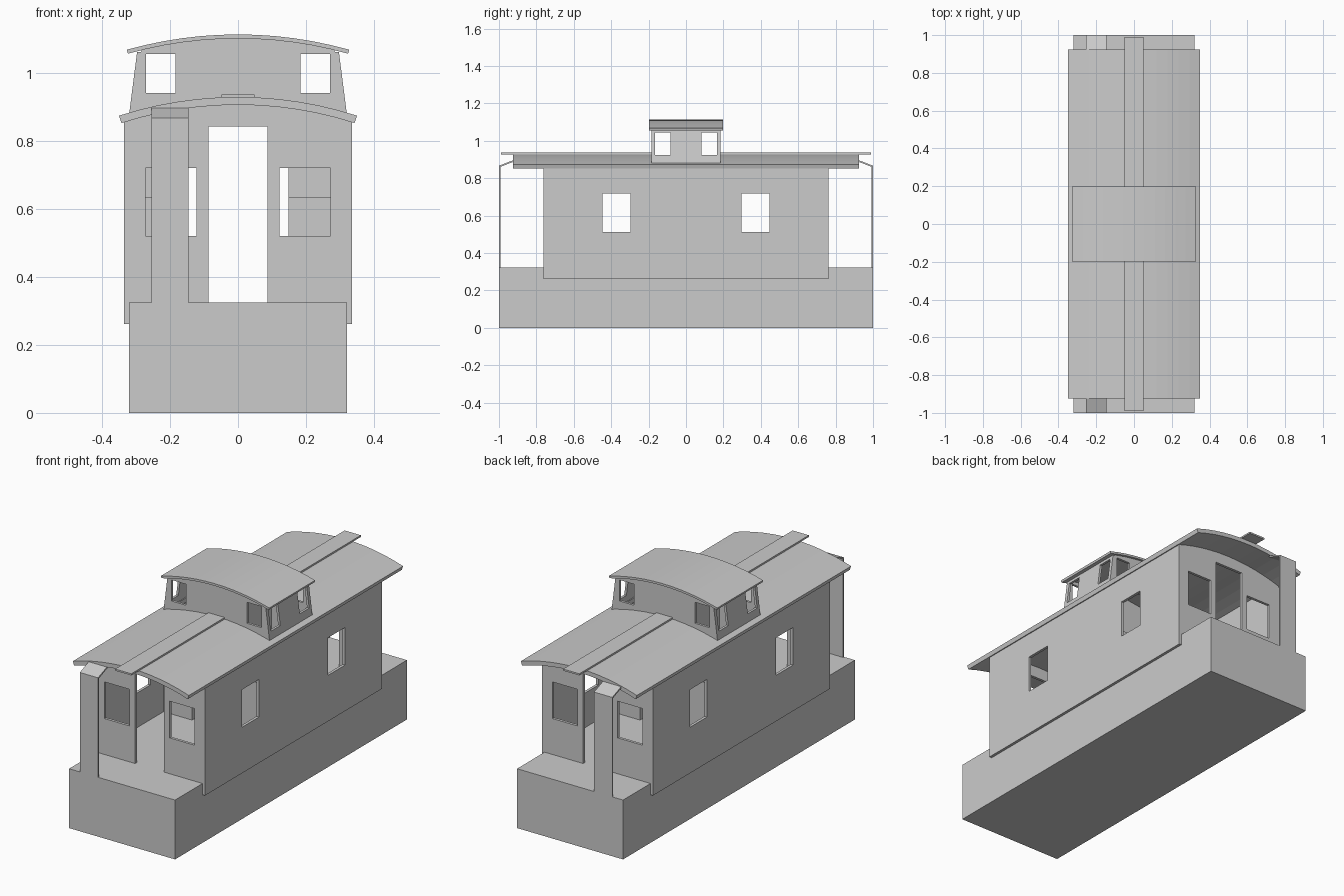
import bpy, bmesh, math

if "Cube" in bpy.data.objects:
    bpy.data.objects.remove(bpy.data.objects["Cube"])

# ---------- helpers ----------
def xz(u, v, w): return (u, w, v)      # profile seen from the front, extruded along y
def yz(u, v, w): return (w, u, v)      # profile seen from the side, extruded along x
def slanted(u, v, w): return (w + 0.32 - (v - 0.88) * 0.128, u, v)  # leaning cupola side

def rect(u0, u1, v0, v1):
    return [(u0, v0), (u1, v0), (u1, v1), (u0, v1)]

def pair(u0, u1, v0, v1):
    return [rect(u0, u1, v0, v1), rect(-u1, -u0, v0, v1)]

def arc(half, radius, top, n=12):
    a = math.asin(half / radius)
    return [(radius * math.sin(t), top - radius + radius * math.cos(t))
            for t in (a * (2 * i / n - 1) for i in range(n + 1))]

def panel(name, outline, w0, w1, place, holes=(), mirror=""):
    """Extrude a flat outline with holes from depth w0 to w1."""
    bm = bmesh.new()
    edges = []
    for loop in [outline, *holes]:
        vs = [bm.verts.new((u, v, 0)) for u, v in loop]
        edges += [bm.edges.new((vs[i - 1], vs[i])) for i in range(len(vs))]
    bmesh.ops.triangle_fill(bm, edges=edges, use_beauty=True, normal=(0, 0, 1))
    new = bmesh.ops.extrude_face_region(bm, geom=bm.faces[:])["geom"]
    front = {g for g in new if isinstance(g, bmesh.types.BMVert)}
    for v in bm.verts:
        v.co = place(v.co.x, v.co.y, w1 if v in front else w0)
    bmesh.ops.recalc_face_normals(bm, faces=bm.faces[:])
    me = bpy.data.meshes.new(name)
    bm.to_mesh(me)
    bm.free()
    ob = bpy.data.objects.new(name, me)
    bpy.context.collection.objects.link(ob)
    if mirror:
        m = ob.modifiers.new("Mirror", "MIRROR")
        m.use_axis = ["X" in mirror, "Y" in mirror, False]
        m.use_mirror_merge = False
    return ob

def box(name, x0, x1, y0, y1, z0, z1, mirror=""):
    return panel(name, rect(x0, x1, z0, z1), y0, y1, xz, mirror=mirror)

def curved_roof(name, half, radius, top, thick, y):
    inner = arc(half * (radius - thick) / radius, radius - thick, top - thick)
    return panel(name, arc(half, radius, top) + inner[::-1], -y, y, xz)

DECK = 0.324

# ---------- base and body ----------
box("base", -0.32, 0.32, -1, 1, 0, DECK)
panel("side_walls", rect(-0.763, 0.763, 0.262, 0.86), 0.32, 0.335, yz,
      pair(0.298, 0.446, 0.513, 0.718), "X")
end_outline = [(-0.087, DECK), (-0.087, 0.842), (0.087, 0.842), (0.087, DECK),
               (0.32, DECK)] + arc(0.32, 1.12, 0.909)[::-1] + [(-0.32, DECK)]
panel("end_walls", end_outline, -0.763, -0.748, xz,
      pair(0.122, 0.272, 0.52, 0.72), "Y")

# ---------- main roof, open below the cupola ----------
roof = curved_roof("main_roof", 0.35, 1.141, 0.929, 0.023, 0.924)
cutter = box("roof_opening_cutter", -0.298, 0.298, -0.172, 0.172, 0.7, 1.0)
cutter.hide_render = True
cutter.display_type = 'WIRE'
cut = roof.modifiers.new("Opening", "BOOLEAN")
cut.operation = 'DIFFERENCE'
cut.solver = 'EXACT'
cut.object = cutter
box("roof_walk", -0.049, 0.049, -0.99, -0.18, 0.928, 0.937, "Y")

# ---------- cupola ----------
cupola_end = arc(0.307, 1.141, 0.922) + arc(0.284, 1.198, 1.102)[::-1]
panel("cupola_end_walls", cupola_end, -0.185, -0.172, xz,
      pair(0.184, 0.271, 0.941, 1.056), "Y")
panel("cupola_side_walls", rect(-0.185, 0.185, 0.872, 1.062), -0.013, 0, slanted,
      pair(0.084, 0.165, 0.925, 1.046), "X")
curved_roof("cupola_roof", 0.327, 1.21, 1.113, 0.012, 0.198)

# ---------- seats inside, below the cupola ----------
box("seat", 0.148, 0.32, -0.185, 0.185, DECK, 0.634, "X")
box("seat_back", 0.148, 0.32, -0.02, 0.02, 0.634, 0.8, "X")

# ---------- bent ladder strips at both ends ----------
strip = [(-1, DECK), (-1, 0.867), (-0.915, 0.9), (-0.915, 0.891),
         (-0.992, 0.861), (-0.992, DECK)]
panel("end_ladder", strip, -0.255, -0.145, yz, mirror="Y")
